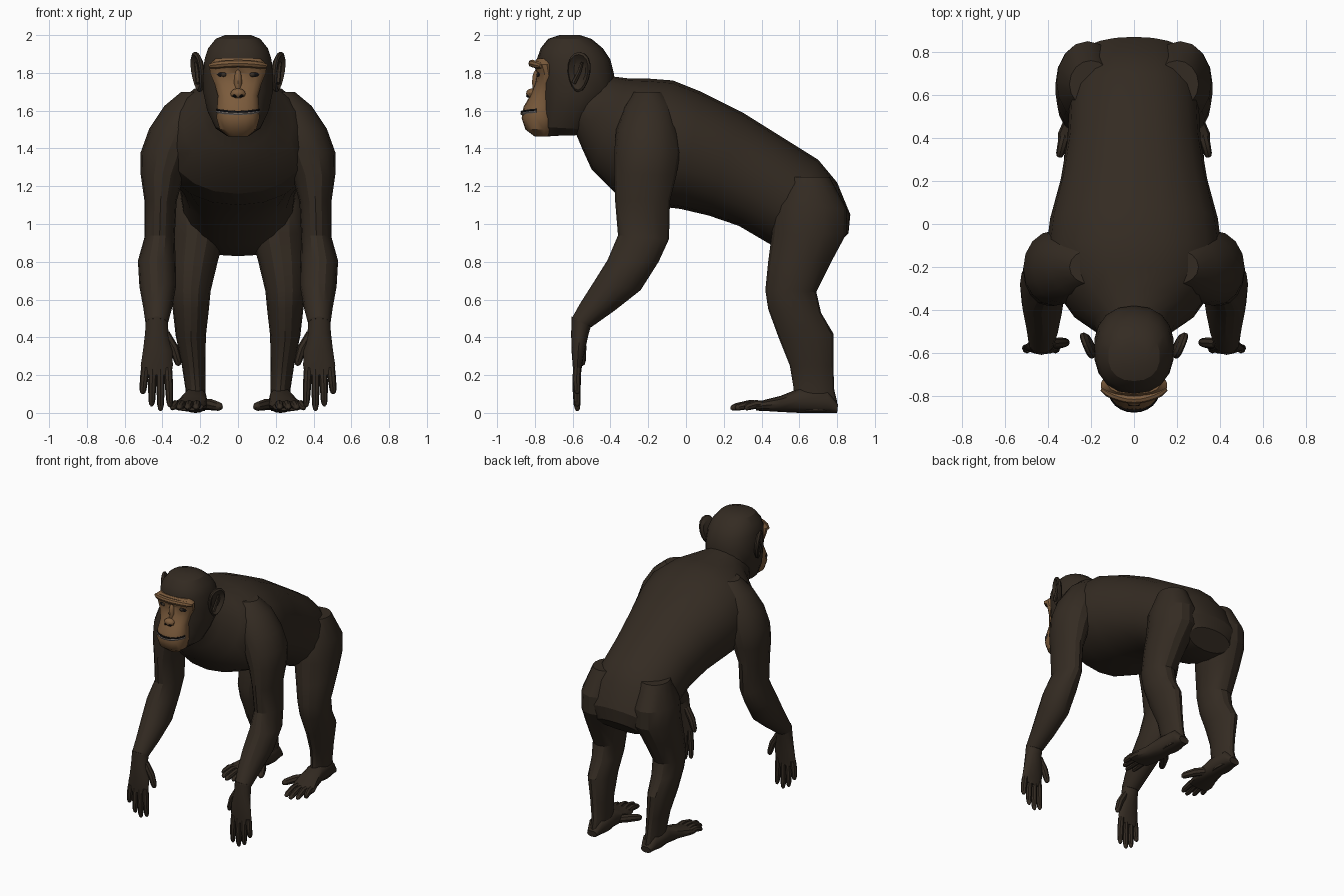
import bpy, bmesh, math
from mathutils import Vector


def material(name, rgb):
    m = bpy.data.materials.new(name)
    m.diffuse_color = (*rgb, 1)
    return m


FUR = material("fur", (0.034, 0.024, 0.016))
SKIN = material("face_skin", (0.20, 0.105, 0.045))
BLACK = material("black", (0.006, 0.005, 0.005))
LIP = material("lip", (0.22, 0.19, 0.17))


def ring(xc, w, a, b, n=16, p=2.0):
    """Oval section through side-view points a and b (y, z), half width w."""
    a, b = Vector((xc, *a)), Vector((xc, *b))
    c, h = (a + b) / 2, (a - b) / 2
    out = []
    for i in range(n):
        t = 2 * math.pi * i / n
        s, k = math.sin(t), math.cos(t)
        s = math.copysign(abs(s) ** (2 / p), s)
        k = math.copysign(abs(k) ** (2 / p), k)
        out.append(c + h * k + Vector((w * s, 0, 0)))
    return out


def sections(rows, n=16, p=2.0):
    return [ring(*r, n=n, p=p) for r in rows]


def tube(pts, radii, n=8):
    pts = [Vector(p) for p in pts]
    out = []
    for i, (p, r) in enumerate(zip(pts, radii)):
        d = (pts[min(i + 1, len(pts) - 1)] - pts[max(i - 1, 0)]).normalized()
        u = d.cross(Vector((0, 0, 1)) if abs(d.z) < 0.8 else Vector((0, 1, 0))).normalized()
        v = d.cross(u)
        out.append([p + r * (u * math.cos(2 * math.pi * k / n) + v * math.sin(2 * math.pi * k / n))
                    for k in range(n)])
    return out


def digit(a, b, r, bend=(0, 0, 0)):
    """Finger or toe with a knuckle and a rounded tip."""
    a, b = Vector(a), Vector(b)
    pts = [a, a.lerp(b, 0.45) + Vector(bend), a.lerp(b, 0.85) + Vector(bend) * 0.4, a.lerp(b, 0.96), b]
    return tube(pts, [r, r * 1.05, r * 0.85, r * 0.6, r * 0.25])


def build(name, lofts, mat, mirror=False, smooth=None):
    bm = bmesh.new()
    for rings in lofts:
        vs = [[bm.verts.new(p) for p in r] for r in rings]
        n = len(vs[0])
        for r0, r1 in zip(vs, vs[1:]):
            for i in range(n):
                bm.faces.new((r0[i], r0[(i + 1) % n], r1[(i + 1) % n], r1[i]))
        bm.faces.new(vs[0][::-1])
        bm.faces.new(vs[-1])
    bmesh.ops.recalc_face_normals(bm, faces=bm.faces)
    me = bpy.data.meshes.new(name)
    bm.to_mesh(me)
    bm.free()
    ob = bpy.data.objects.new(name, me)
    bpy.context.collection.objects.link(ob)
    me.materials.append(mat)
    if mirror:
        ob.modifiers.new("mirror", "MIRROR").use_mirror_merge = False
    if smooth:
        bpy.context.view_layer.objects.active = ob
        ob.select_set(True)
        bpy.ops.object.shade_smooth_by_angle(angle=math.radians(smooth))
        ob.select_set(False)
    return ob


def blob(c, rx, ry, rz, n=10, m=6):
    """Ellipsoid as a stack of rings."""
    rows = []
    for i in range(m + 1):
        t = math.pi * (0.04 + 0.92 * i / m)
        z, s = c[2] + rz * math.cos(t), math.sin(t)
        rows.append((c[0], rx * s, (c[1] - ry * s, z), (c[1] + ry * s, z)))
    return sections(rows, n)


# Torso from neck to rump
build("torso", [sections([
    (0, .14, (-.52, 1.78), (-.60, 1.52)),
    (0, .19, (-.38, 1.78), (-.55, 1.40)),
    (0, .29, (-.30, 1.77), (-.50, 1.29)),
    (0, .38, (-.20, 1.77), (-.37, 1.16)),
    (0, .41, (-.07, 1.76), (-.20, 1.10)),
    (0, .39, (.08, 1.70), (-.03, 1.08)),
    (0, .34, (.30, 1.59), (.12, 1.045)),
    (0, .31, (.50, 1.465), (.28, .99)),
    (0, .30, (.70, 1.34), (.45, .89)),
    (0, .29, (.80, 1.22), (.55, .85)),
    (0, .26, (.87, 1.05), (.66, .83)),
    (0, .17, (.86, .95), (.75, .84))], 20, 2.15)], FUR, smooth=25)

# Arms
build("arms", [sections([
    (.20, .10, (-.28, 1.70), (-.12, 1.70)),
    (.26, .13, (-.33, 1.62), (-.07, 1.63)),
    (.32, .15, (-.37, 1.50), (-.04, 1.51)),
    (.37, .145, (-.38, 1.38), (-.03, 1.38)),
    (.40, .115, (-.38, 1.26), (-.05, 1.26)),
    (.41, .085, (-.375, 1.12), (-.085, 1.12)),
    (.415, .08, (-.36, .94), (-.09, .92)),
    (.43, .10, (-.415, .81), (-.145, .80)),
    (.425, .097, (-.49, .69), (-.24, .65)),
    (.425, .077, (-.56, .58), (-.38, .54)),
    (.43, .06, (-.605, .50), (-.50, .455))])], FUR, True, 25)

# Hands: palm, four fingers, thumb
fingers = [(.37, .36, .03), (.41, .41, .01), (.452, .457, .035), (.492, .505, .10)]
build("hands", [sections([
    (.43, .058, (-.605, .51), (-.50, .47)),
    (.43, .062, (-.608, .42), (-.515, .42)),
    (.425, .078, (-.606, .33), (-.535, .33)),
    (.43, .085, (-.60, .25), (-.55, .25)),
    (.432, .078, (-.595, .20), (-.557, .20))], 12)]
    + [digit((x0, -.576, .24), (x1, -.575, z), .021, (0, -.004, 0)) for x0, x1, z in fingers]
    + [digit((.385, -.555, .42), (.312, -.55, .25), .024, (-.012, 0, 0))], FUR, True, 40)

# Legs
build("legs", [sections([
    (.20, .10, (.54, 1.25), (.76, 1.25)),
    (.215, .145, (.47, 1.10), (.85, 1.08)),
    (.215, .15, (.455, .95), (.85, .95)),
    (.235, .13, (.435, .80), (.78, .82)),
    (.25, .105, (.42, .65), (.69, .64)),
    (.25, .095, (.435, .55), (.715, .53)),
    (.25, .08, (.49, .40), (.78, .42)),
    (.235, .062, (.55, .25), (.78, .25)),
    (.225, .053, (.57, .13), (.785, .12)),
    (.225, .055, (.56, .07), (.80, .06)),
    (.225, .05, (.57, .01), (.79, .01))])], FUR, True, 25)

# Feet: sole, four toes, big toe
toes = [(.215, .222, .25), (.25, .268, .235), (.288, .312, .26), (.32, .348, .31)]
build("feet", [sections([
    (.225, .04, (.805, .045), (.80, 0)),
    (.225, .06, (.75, .12), (.76, 0)),
    (.228, .065, (.60, .13), (.60, 0)),
    (.24, .08, (.50, .09), (.50, .005)),
    (.262, .092, (.42, .07), (.42, .01)),
    (.268, .085, (.37, .055), (.37, .012))], 12, 2.5)]
    + [digit((x0, .42, .04), (x1, y, .025), .022, (0, 0, .012)) for x0, x1, y in toes]
    + [digit((.20, .56, .045), (.09, .40, .03), .028, (-.01, 0, .005))], FUR, True, 40)

# Head
build("head", [sections([
    (0, .07, (-.67, 2.0), (-.56, 2.0)),
    (0, .12, (-.73, 1.98), (-.50, 1.98)),
    (0, .16, (-.77, 1.93), (-.44, 1.93)),
    (0, .18, (-.79, 1.87), (-.40, 1.87)),
    (0, .187, (-.785, 1.78), (-.38, 1.79)),
    (0, .187, (-.775, 1.70), (-.38, 1.70)),
    (0, .165, (-.77, 1.60), (-.45, 1.60)),
    (0, .12, (-.77, 1.515), (-.52, 1.50)),
    (0, .06, (-.75, 1.465), (-.58, 1.47))], 18, 2.3)], FUR, smooth=25)

# Bare face with muzzle
build("face", [sections([
    (0, .12, (-.79, 1.875), (-.70, 1.875)),
    (0, .155, (-.81, 1.845), (-.69, 1.845)),
    (0, .15, (-.788, 1.80), (-.69, 1.80)),
    (0, .125, (-.80, 1.74), (-.68, 1.74)),
    (0, .108, (-.825, 1.68), (-.68, 1.68)),
    (0, .112, (-.86, 1.62), (-.68, 1.62)),
    (0, .115, (-.87, 1.56), (-.68, 1.56)),
    (0, .098, (-.85, 1.50), (-.69, 1.50)),
    (0, .05, (-.80, 1.462), (-.72, 1.462))], 18, 2.3)], SKIN, smooth=35)

# Brow ridge, nose, eyelids
brow = [(x / 100, -.815 + 2.2 * (x / 100) ** 2, 1.85 - .6 * (x / 100) ** 2) for x in range(-15, 16, 3)]
build("brow_ridge", [tube(brow, [.012] + [.02] * 9 + [.012])], SKIN, smooth=40)
build("nose", [blob((0, -.815, 1.69), .042, .032, .028), blob((0, -.79, 1.75), .022, .025, .07)],
      SKIN, smooth=40)

# Eyes and nostrils
build("eye_sockets", [blob((.075, -.765, 1.79), .042, .024, .021)], BLACK, True, 40)
build("eyes", [blob((.075, -.775, 1.79), .018, .018, .014)], FUR, True, 40)
build("nostrils", [blob((.018, -.838, 1.678), .011, .009, .008, 8, 4)], BLACK, True, 40)


# Mouth line wrapped round the muzzle
def mouth(z, r):
    arc = [math.radians(a) for a in range(10, 171, 16)]
    return [tube([(.112 * math.cos(t), -.775 - .094 * math.sin(t), z + .012 * abs(math.cos(t)) ** 2)
                  for t in arc], [r] * len(arc), 6)]


build("lips", mouth(1.583, .008), LIP)
build("mouth_line", mouth(1.593, .007), BLACK)

# Ears: dished pad with raised rim, flaring outward to the back
across, up = Vector((.05, .12, 0)).normalized(), Vector((.12, .02, 1)).normalized()
out = across.cross(up).normalized()
mid = Vector((.212, -.565, 1.805))


def ear_loop(s, push):
    return [mid + out * push + across * (s * .062 * math.cos(t)) * (1 + .2 * math.sin(t))
            + up * (s * .105 * math.sin(t)) for t in [2 * math.pi * i / 16 for i in range(16)]]


build("ears", [[ear_loop(.75, -.02), ear_loop(1, -.006), ear_loop(1.02, .008), ear_loop(.9, .015),
                ear_loop(.75, .006), ear_loop(.55, -.006), ear_loop(.2, -.008)],
               tube([mid + Vector((.0, -.03, -.06)), mid + Vector((.005, 0, .0)),
                     mid + Vector((.012, .015, .05))], [.014, .012, .008], 6)], FUR, True, 30)
